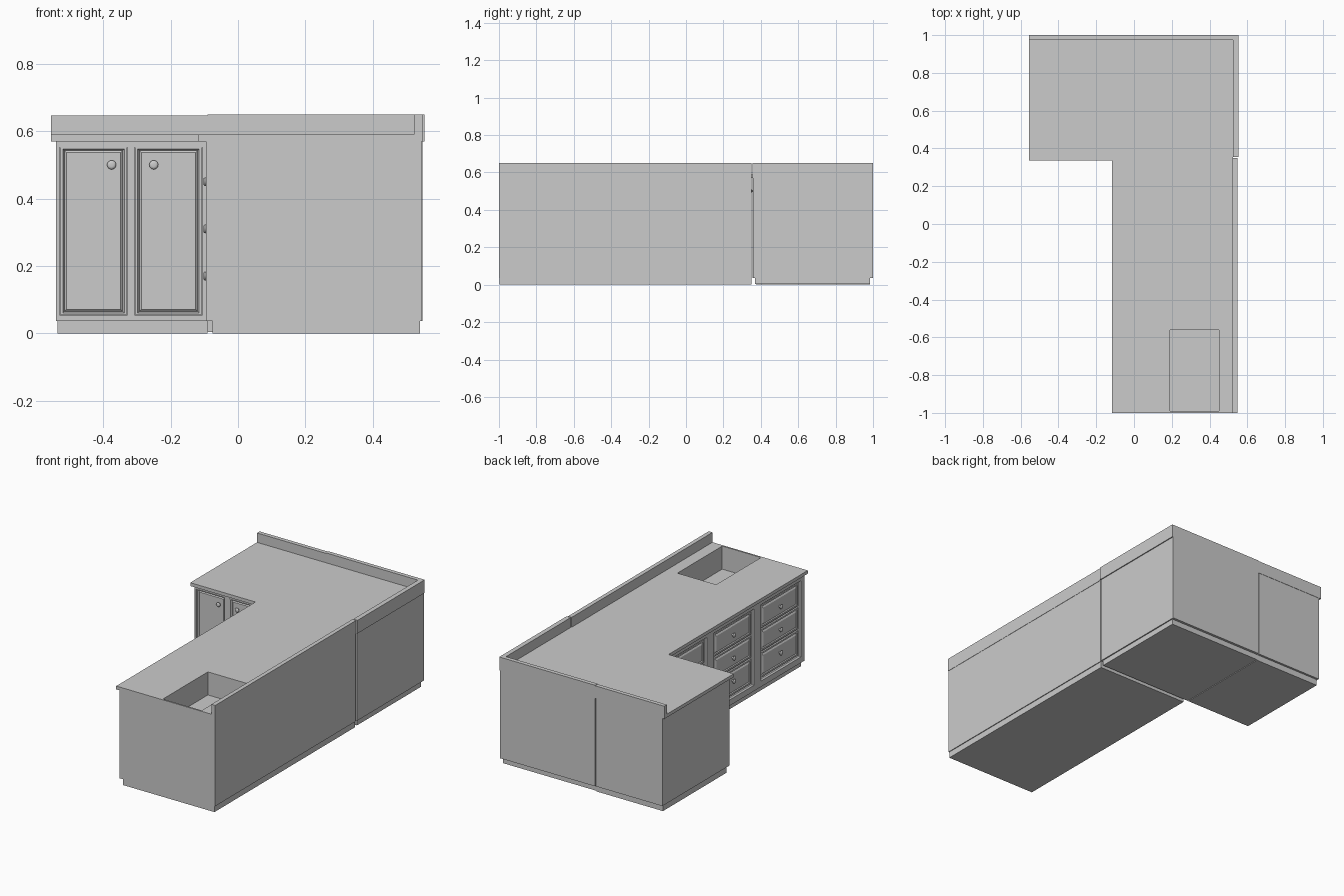
import bpy, bmesh, math
from mathutils import Vector

if "Cube" in bpy.data.objects:
    bpy.data.objects.remove(bpy.data.objects["Cube"])


def finish(name, bm):
    bmesh.ops.recalc_face_normals(bm, faces=bm.faces)
    me = bpy.data.meshes.new(name)
    bm.to_mesh(me)
    bm.free()
    ob = bpy.data.objects.new(name, me)
    bpy.context.collection.objects.link(ob)
    return ob


def box(name, x0, x1, y0, y1, z0, z1):
    bm = bmesh.new()
    bmesh.ops.create_cube(bm, size=1)
    for v in bm.verts:
        v.co = Vector(((x0 + x1) / 2 + v.co.x * (x1 - x0),
                       (y0 + y1) / 2 + v.co.y * (y1 - y0),
                       (z0 + z1) / 2 + v.co.z * (z1 - z0)))
    return finish(name, bm)


# Mapping from (along face, height, outward depth) to world space
def left_face(u, z, d):
    return Vector((-0.075 - d, u, z))


def front_face(u, z, d):
    return Vector((u, 0.373 - d, z))


def stepped(name, place, u0, u1, z0, z1, rings, cap=True):
    """Loft rectangular rings given as (u inset, z inset, depth)."""
    bm = bmesh.new()
    loops = []
    for iu, iz, d in rings:
        loops.append([bm.verts.new(place(u, z, d)) for u, z in
                      ((u0 + iu, z0 + iz), (u1 - iu, z0 + iz),
                       (u1 - iu, z1 - iz), (u0 + iu, z1 - iz))])
    for a, b in zip(loops, loops[1:]):
        for i in range(4):
            j = (i + 1) % 4
            bm.faces.new((a[i], a[j], b[j], b[i]))
    if cap:
        bm.faces.new(loops[-1])
    return finish(name, bm)


def knob(name, place, u, z, d0):
    profile = [(0.006, 0), (0.005, 0.006), (0.012, 0.009), (0.0135, 0.013),
               (0.010, 0.017), (0.006, 0.018)]
    n = 20
    bm = bmesh.new()
    loops = [[bm.verts.new(place(u + r * math.cos(2 * math.pi * i / n),
                                 z + r * math.sin(2 * math.pi * i / n), d0 + d))
              for i in range(n)] for r, d in profile]
    for a, b in zip(loops, loops[1:]):
        for i in range(n):
            j = (i + 1) % n
            bm.faces.new((a[i], a[j], b[j], b[i]))
    bm.faces.new(loops[-1])
    ob = finish(name, bm)
    bpy.context.view_layer.objects.active = ob
    ob.select_set(True)
    bpy.ops.object.shade_smooth_by_angle(angle=math.radians(35))
    ob.select_set(False)


def cut(ob, cutter):
    mod = ob.modifiers.new("basin_cut", 'BOOLEAN')
    mod.operation = 'DIFFERENCE'
    mod.solver = 'EXACT'
    mod.object = cutter
    bpy.context.view_layer.objects.active = ob
    bpy.ops.object.modifier_apply(modifier=mod.name)


RAISED = [(0, 0, 0), (0, 0, 0.010), (0.010, 0.010, 0.010), (0.014, 0.014, 0.005),
          (0.022, 0.022, 0.010)]
TOP, UNDER, BASE, SPLASH = 0.59, 0.57, 0.037, 0.65

# Sink basin cutter
basin = box("basin_cutter", 0.19, 0.45, -0.99, -0.56, 0.45, 0.7)
basin.hide_render = True

# Side run: three drawer units
for k, (y0, y1) in enumerate([(-1, -0.55), (-0.55, -0.1), (-0.1, 0.35)]):
    n = f"_{k + 1}"
    carcass = box("drawer_carcass" + n, -0.075, 0.545, y0, y1, BASE, UNDER)
    counter = box("side_counter" + n, -0.117, 0.545, y0, y1, UNDER, TOP)
    if k == 0:
        cut(carcass, basin)
        cut(counter, basin)
    box("side_splash" + n, 0.522, 0.547, y0, y1, UNDER, SPLASH)
    box("side_toe_kick" + n, -0.075, 0.54, y0 + (0.003 if k == 0 else 0), y1, 0, BASE)
    # Face frame around the drawers
    stepped("drawer_frame" + n, left_face, y0, y1, BASE, UNDER,
            [(0, 0, 0), (0, 0, 0.02), (0.035, 0.035, 0.02), (0.042, 0.042, 0.012),
             (0.042, 0.042, 0)], cap=False)
    # Drawer fronts and knobs
    for r, zc in enumerate((0.17, 0.31, 0.45)):
        lo = 0.085 if r == 0 else zc - 0.065
        hi = 0.522 if r == 2 else zc + 0.065
        stepped(f"drawer_front{n}_{r + 1}", left_face, y0 + 0.047, y1 - 0.047, lo, hi, RAISED)
        knob(f"drawer_knob{n}_{r + 1}", left_face, (y0 + y1) / 2, zc, 0.010)
basin_mesh = basin.data
bpy.data.objects.remove(basin)
bpy.data.meshes.remove(basin_mesh)

# Corner unit
box("corner_carcass", -0.09, 0.547, 0.357, 1.0, BASE, UNDER)
box("corner_counter", -0.09, 0.55, 0.357, 1.0, UNDER, TOP)
box("corner_toe_kick", -0.09, 0.54, 0.37, 0.985, 0.004, BASE)
box("corner_side_splash", 0.525, 0.553, 0.355, 1.0, UNDER, SPLASH)
box("corner_back_splash", -0.09, 0.525, 0.975, 1.0, UNDER, SPLASH)

# Back run: two door cabinet
box("door_carcass", -0.54, -0.095, 0.373, 0.998, BASE, UNDER)
box("back_counter", -0.555, -0.09, 0.335, 1.0, UNDER, TOP)
box("counter_joint_filler", -0.117, 0.525, 0.345, 0.36, UNDER, TOP)
box("back_splash", -0.555, -0.09, 0.975, 1.0, UNDER, SPLASH - 0.003)
box("back_toe_kick", -0.535, -0.09, 0.375, 0.985, 0, BASE)
for i, (x0, x1, kx) in enumerate([(-0.54, -0.3175, -0.375), (-0.3175, -0.095, -0.25)]):
    # Door frame and panel
    stepped(f"door_frame_{i + 1}", front_face, x0, x1, BASE, UNDER,
            [(0, 0, 0), (0, 0, 0.018), (0.011, 0.018, 0.018), (0.011, 0.018, 0)], cap=False)
    stepped(f"door_panel_{i + 1}", front_face, x0 + 0.012, x1 - 0.012, BASE + 0.019, UNDER - 0.019,
            [(0, 0, 0), (0, 0, 0.018), (0.008, 0.004, 0.018), (0.013, 0.009, 0.008),
             (0.019, 0.015, 0.014)])
    knob(f"door_knob_{i + 1}", front_face, kx, 0.5, 0.014)
